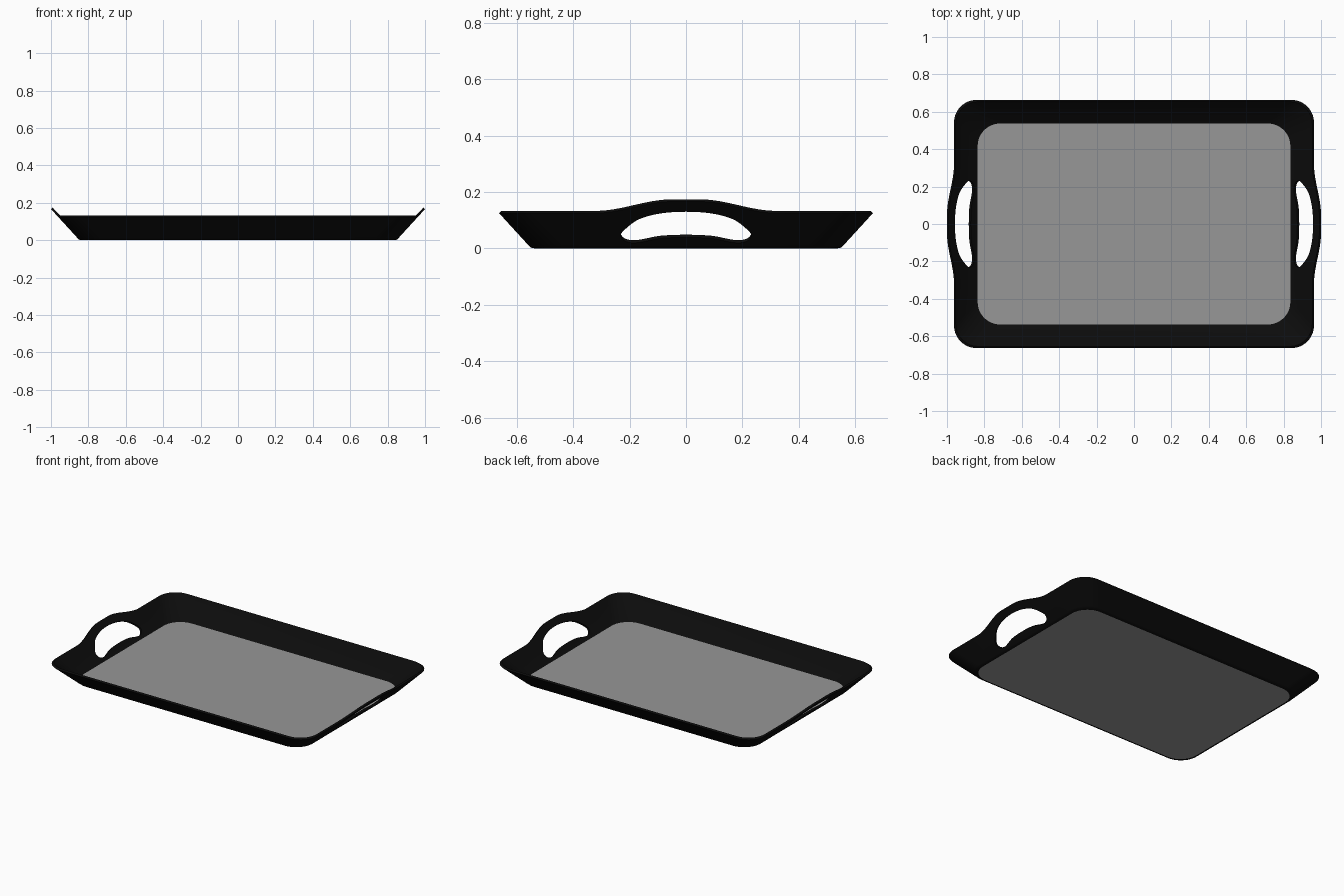
import bpy, bmesh, math

if "Cube" in bpy.data.objects:
    bpy.data.objects.remove(bpy.data.objects["Cube"])

FX, FY, R = 0.836, 0.537, 0.12    # floor half sizes and corner radius
SLOPE = 0.915                     # outward run of the wall per unit height
BASE_D, BASE_Z = 0.021, 0.01      # where the straight wall starts
NX, NZ = -0.009, 0.008            # wall thickness vector (inwards, up)
SIDE_Y = [-0.34 + 0.02 * i for i in range(35)]


def outer_d(z):
    return BASE_D + SLOPE * (z - BASE_Z)


def rim_z(y):
    """Outer rim height along an end wall, raised in the handle."""
    t = min(max((abs(y) - 0.05) / 0.27, 0), 1)
    return 0.125 + 0.041 * (1 - t * t * (3 - 2 * t))


def ring(place):
    """Rounded rectangle; place(y) gives (offset, z) for each point."""
    pts = []

    def corner(sx, sy, a0):
        d, z = place(1)
        for i in range(13):
            a = math.radians(a0 + 90 * i / 12)
            pts.append((sx * (FX + d - R) + R * math.cos(a),
                        sy * (FY + d - R) + R * math.sin(a), z))

    for s in (1, -1):             # right half, then left half
        corner(s, -s, 270 if s > 0 else 90)
        for y in SIDE_Y:
            d, z = place(y)
            pts.append((s * (FX + d), s * y, z))
        corner(s, s, 0 if s > 0 else 180)
    return pts


def rim(dd, dz):
    return lambda y: (outer_d(rim_z(y)) + dd, rim_z(y) + dz)


def fixed(d, z):
    return lambda y: (d, z)


def make(name, bm):
    bmesh.ops.recalc_face_normals(bm, faces=bm.faces[:])
    me = bpy.data.meshes.new(name)
    bm.to_mesh(me)
    bm.free()
    ob = bpy.data.objects.new(name, me)
    bpy.context.collection.objects.link(ob)
    return ob


def bridge(bm, a, b):
    n = len(a)
    for i in range(n):
        j = (i + 1) % n
        bm.faces.new((a[i], a[j], b[j], b[i]))


def loft(bm, loops, closed):
    """Skin loops; closed joins last to first, otherwise caps both ends."""
    vs = [[bm.verts.new(p) for p in lp] for lp in loops]
    for a, b in zip(vs, vs[1:]):
        bridge(bm, a, b)
    if closed:
        bridge(bm, vs[-1], vs[0])
    else:
        bm.faces.new(vs[0])
        bm.faces.new(vs[-1])


def finish(ob, name, value):
    """Smooth shading and a plain grey material."""
    bpy.ops.object.select_all(action='DESELECT')
    ob.select_set(True)
    bpy.context.view_layer.objects.active = ob
    bpy.ops.object.shade_smooth_by_angle(angle=math.radians(35))
    mat = bpy.data.materials.new(name)
    mat.diffuse_color = (value, value, value, 1)
    mat.use_nodes = True
    mat.node_tree.nodes["Principled BSDF"].inputs["Base Color"].default_value = mat.diffuse_color
    ob.data.materials.clear()
    ob.data.materials.append(mat)


# Floor panel
bm = bmesh.new()
loft(bm, [ring(fixed(0, 0)), ring(fixed(0, 0.012))], False)
finish(make("tray_floor", bm), "mid_grey", 0.31)

# Sloping wall with raised handles
bm = bmesh.new()
loft(bm, [ring(fixed(0, 0)), ring(fixed(0.014, 0.003)), ring(fixed(BASE_D, BASE_Z)),
          ring(rim(0, 0)), ring(rim(NX, NZ)), ring(fixed(0.004, 0.0135)),
          ring(fixed(0, 0.012))], True)
wall = make("tray_wall", bm)

# Handle opening outline (y, z): half of it, mirrored and smoothed
half = [(0, 0.130), (0.09, 0.124), (0.165, 0.104), (0.21, 0.073), (0.231, 0.049),
        (0.222, 0.029), (0.195, 0.020), (0.16, 0.022), (0.10, 0.034), (0.05, 0.038)]
ctrl = half + [(0, 0.039)] + [(-y, z) for y, z in half[:0:-1]]


def catmull(p, steps=5):
    out, n = [], len(p)
    for i in range(n):
        a, b, c, d = (p[(i + k) % n] for k in (-1, 0, 1, 2))
        for s in range(steps):
            t = s / steps
            out.append(tuple(0.5 * (2 * b[k] + (c[k] - a[k]) * t
                       + (2 * a[k] - 5 * b[k] + 4 * c[k] - d[k]) * t * t
                       + (3 * b[k] - a[k] - 3 * c[k] + d[k]) * t ** 3) for k in (0, 1)))
    return out


outline = catmull(ctrl)
bm = bmesh.new()
for side in (1, -1):
    loft(bm, [[(side * (FX + outer_d(z) + NX * k), y, z + NZ * k) for y, z in outline]
              for k in (-6, 6)], False)
cutter = make("handle_cutter", bm)
cutter.hide_render = True

mod = wall.modifiers.new("handle_holes", 'BOOLEAN')
mod.operation = 'DIFFERENCE'
mod.solver = 'EXACT'
mod.object = cutter
bpy.context.view_layer.objects.active = wall
bpy.ops.object.modifier_apply(modifier=mod.name)
bpy.data.objects.remove(cutter)
finish(wall, "black", 0.0035)
